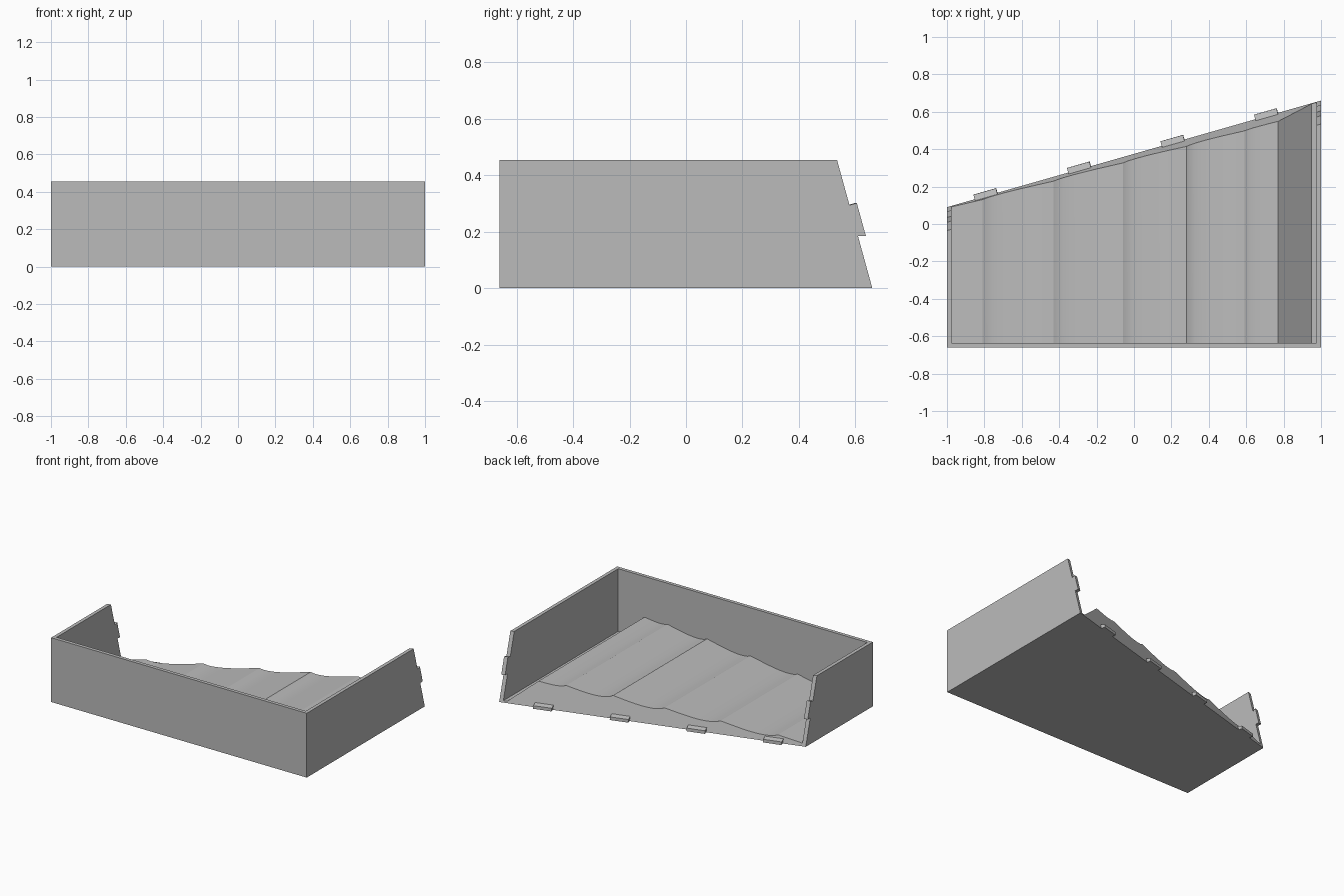
import bpy
import bmesh
import math

old = bpy.data.objects.get("Cube")
if old:
    bpy.data.objects.remove(old, do_unlink=True)

FRONT, TOP, WALL = -0.66, 0.455, 0.025
SKEW, LEAN = 0.285, 0.275      # back plane: turn in plan, lean towards the front

grey = bpy.data.materials.new("plain_grey")
grey.use_nodes = True
grey.diffuse_color = (0.5, 0.5, 0.5, 1)
grey.node_tree.nodes["Principled BSDF"].inputs["Base Color"].default_value = (0.5, 0.5, 0.5, 1)


def back(x, z):
    """Depth of the slanted back plane."""
    return 0.375 + SKEW * x - LEAN * z


def loft(name, loop_a, loop_b, smooth=False):
    """Closed solid between two matching outlines."""
    bm = bmesh.new()
    a = [bm.verts.new(p) for p in loop_a]
    b = [bm.verts.new(p) for p in loop_b]
    bm.faces.new(a)
    bm.faces.new(b)
    for i in range(len(a)):
        j = (i + 1) % len(a)
        bm.faces.new((a[i], a[j], b[j], b[i]))
    bmesh.ops.recalc_face_normals(bm, faces=bm.faces)
    mesh = bpy.data.meshes.new(name)
    bm.to_mesh(mesh)
    bm.free()
    mesh.materials.append(grey)
    obj = bpy.data.objects.new(name, mesh)
    bpy.context.collection.objects.link(obj)
    if smooth:
        bpy.ops.object.select_all(action='DESELECT')
        obj.select_set(True)
        bpy.context.view_layer.objects.active = obj
        bpy.ops.object.shade_smooth_by_angle(angle=math.radians(20))
    return obj


# U-shaped wall, open at the slanted back
IN = 1 - WALL


def wall_outline(z):
    f, g = FRONT, FRONT + WALL
    plan = [(-1, back(-1, z)), (-1, f), (1, f), (1, back(1, z)),
            (IN, back(IN, z)), (IN, g), (-IN, g), (-IN, back(-IN, z))]
    return [(x, y, z) for x, y in plan]


loft("box_walls", wall_outline(0), wall_outline(TOP))

# Rippled ground: crests (x, height, dip after the crest), rising to the left side
crests = [(-IN, 0.02, 0.0), (-0.81, 0.05, 0.022), (-0.43, 0.085, 0.022),
          (-0.06, 0.115, 0.022), (0.28, 0.145, 0.022), (0.59, 0.165, 0.01), (0.77, 0.167, 0)]
STEPS = 14
section = []
for (x0, z0, dip), (x1, z1, _) in zip(crests, crests[1:]):
    for i in range(STEPS):
        t = i / STEPS
        z = z0 + (z1 - z0) * t - dip * math.sin(math.pi * t ** 0.65)
        section.append((x0 + (x1 - x0) * t, z))
# Steep bank and narrow ledge, then the flat underside
section += [(0.77, 0.167), (0.95, 0.012), (IN, 0.012), (IN, 0), (-IN, 0)]
loft("rippled_ground",
     [(x, FRONT + WALL, z) for x, z in section],
     [(x, back(x, z), z) for x, z in section], smooth=True)

# Joining tabs on the back ends of the side walls
for name, xa, xb in (("left_wall_tab", IN, 1), ("right_wall_tab", -1, -IN)):
    ends = []
    for x in (xa, xb):
        ends.append([(x, back(x, z) + out, z) for z, out in
                     ((0.185, 0), (0.185, 0.028), (0.302, 0.028), (0.294, 0))])
    loft(name, *ends)

# Joining tabs along the back edge of the floor
for n in range(4):
    mid = -0.79 + 0.5 * n
    ends = []
    for x in (mid - 0.06, mid + 0.06):
        ends.append([(x - 0.28 * out, back(x, z) + out, z) for z, out in
                     ((0, 0), (0, 0.025), (0.022, 0.03), (0.03, 0))])
    loft("floor_tab_%d" % (n + 1), *ends)
